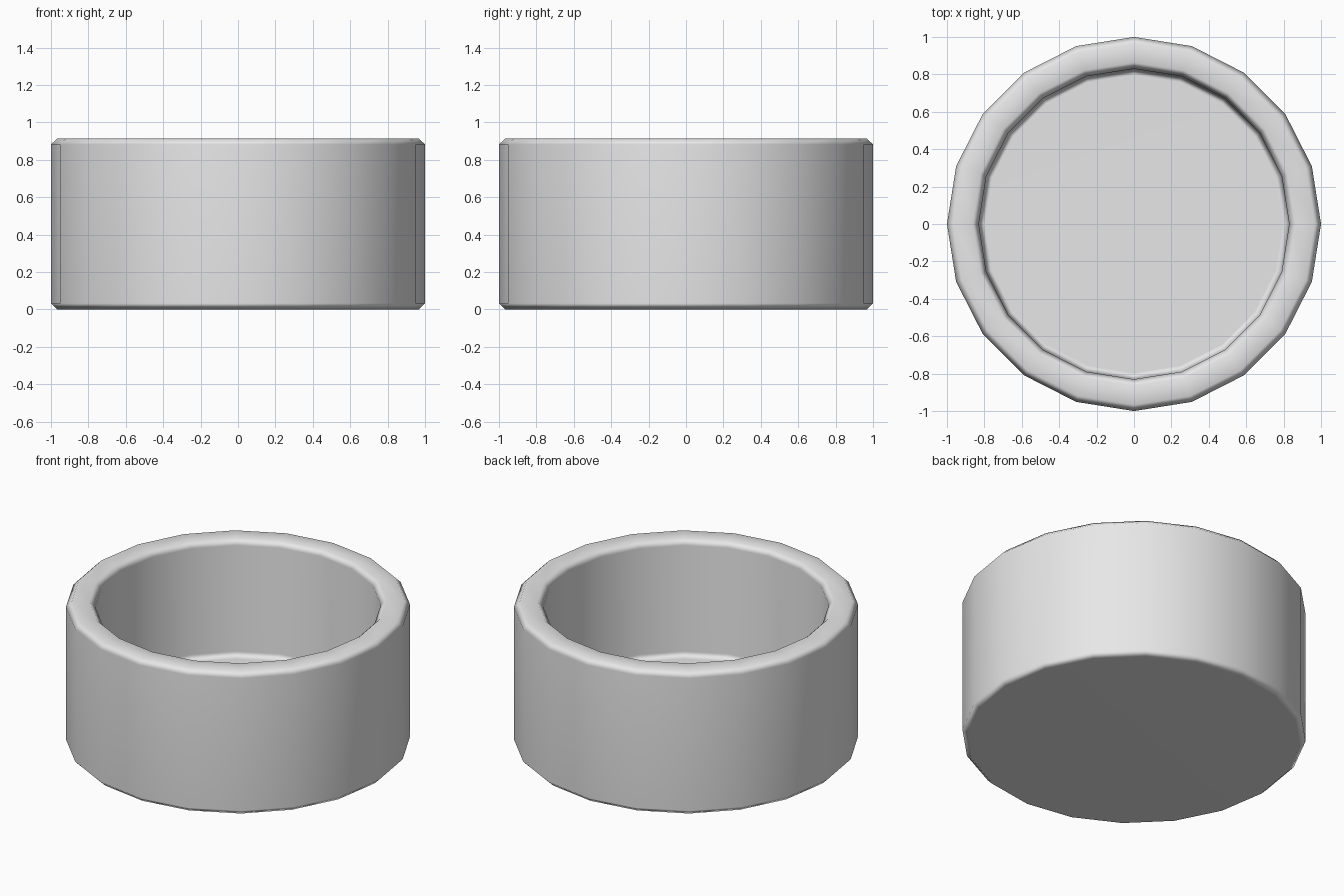
import bpy
import bmesh
from math import cos, sin, tau

cube = bpy.data.objects.get("Cube")
if cube:
    bpy.data.objects.remove(cube, do_unlink=True)

SIDES = 20
HEIGHT = 0.915
OUTER = 1.0
INNER = 0.83
FLOOR = 0.17

# Plain light grey
grey = bpy.data.materials.new("light grey")
grey.use_nodes = True
colour = (0.8, 0.8, 0.8, 1)
grey.diffuse_color = colour
grey.node_tree.nodes["Principled BSDF"].inputs["Base Color"].default_value = colour


def ring(bm, radius, z):
    angles = [tau * i / SIDES for i in range(SIDES)]
    return [bm.verts.new((radius * cos(a), radius * sin(a), z)) for a in angles]


# Open bowl: base, outer wall, rim, inner wall and floor
bm = bmesh.new()
profile = [(OUTER, 0), (OUTER, HEIGHT), (INNER, HEIGHT), (INNER, FLOOR)]
rings = [ring(bm, r, z) for r, z in profile]
for low, high in zip(rings, rings[1:]):
    for i in range(SIDES):
        j = (i + 1) % SIDES
        bm.faces.new((low[i], low[j], high[j], high[i]))
bm.faces.new(rings[0][::-1])
bm.faces.new(rings[-1])
bmesh.ops.recalc_face_normals(bm, faces=bm.faces)
for face in bm.faces:
    face.smooth = True

mesh = bpy.data.meshes.new("round_bowl")
bm.to_mesh(mesh)
bm.free()
mesh.materials.append(grey)
bowl = bpy.data.objects.new("round_bowl", mesh)
bpy.context.collection.objects.link(bowl)

# Chamfered edges with flat-looking large faces
bevel = bowl.modifiers.new("Chamfer", "BEVEL")
bevel.width = 0.033
bevel.segments = 1
bevel.limit_method = "ANGLE"
bevel.angle_limit = 0.6
bowl.modifiers.new("Weighted normals", "WEIGHTED_NORMAL")
